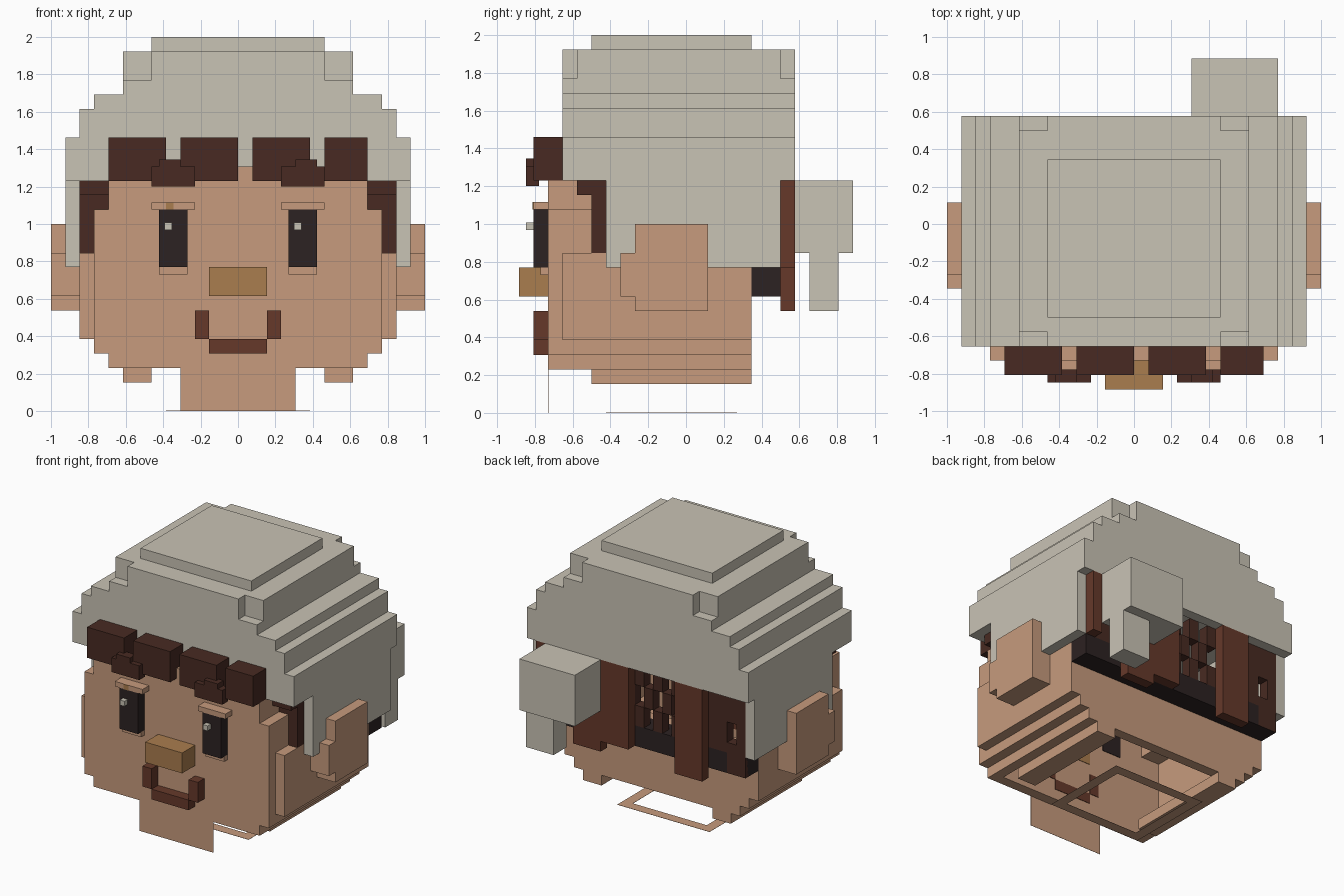
import bpy
import bmesh
from mathutils import Matrix, Vector

if "Cube" in bpy.data.objects:
    bpy.data.objects.remove(bpy.data.objects["Cube"])

UNIT = 1 / 13          # edge of one block
FACE = -9.5            # front plane of the face, in blocks
BACK = 4.5             # back plane of the skin


def material(name, *rgb):
    linear = [((c / 255 + 0.055) / 1.055) ** 2.4 for c in rgb] + [1.0]
    mat = bpy.data.materials.new(name)
    mat.use_nodes = True
    mat.diffuse_color = linear
    mat.node_tree.nodes["Principled BSDF"].inputs["Base Color"].default_value = linear
    return mat


skin = material("skin", 199, 155, 125)
cloth = material("pale cloth", 201, 195, 181)
dark_hair = material("dark brown hair", 72, 42, 34)
brown = material("warm brown", 102, 57, 42)
black = material("soft black", 44, 34, 34)
gold = material("golden tan", 170, 125, 78)


def blocks(name, mat, *boxes, mirror=False):
    """One object from boxes given as (x range, y range, z range) in blocks."""
    bm = bmesh.new()
    for box in boxes:
        copies = [box]
        if mirror:
            (a, b), y, z = box
            copies.append(((-b, -a), y, z))
        for ranges in copies:
            centre = Vector([(a + b) / 2 for a, b in ranges]) * UNIT
            size = [(b - a) * UNIT for a, b in ranges]
            bmesh.ops.create_cube(bm, size=1, matrix=Matrix.Translation(centre) @ Matrix.Diagonal((*size, 1)))
    mesh = bpy.data.meshes.new(name)
    bm.to_mesh(mesh)
    bm.free()
    mesh.materials.append(mat)
    obj = bpy.data.objects.new(name, mesh)
    bpy.context.collection.objects.link(obj)
    return obj


def wide(half):
    return (-half, half)


# Hat: stepped crown over a hollow band with side flaps
FRONT, REAR = -8.5, 7.5
depth = (FRONT, REAR)
blocks("hat_crown", cloth,
       (wide(6), (-6.5, BACK), (25, 26)),
       (wide(6), depth, (23, 25)),
       (wide(8), (FRONT + 1, REAR - 1), (23, 25)),
       (wide(8), depth, (22, 23)),
       (wide(10), depth, (21, 22)),
       (wide(11), depth, (19, 21)))
blocks("hat_band_front", cloth, (wide(12), (FRONT, FRONT + 1), (16, 19)))
blocks("hat_band_back", cloth, (wide(12), (REAR - 1, REAR), (16, 19)))
blocks("hat_sides", cloth,
       ((11, 12), depth, (16, 19)),
       ((11, 12), (-5.5, REAR - 1), (10, 16)), mirror=True)
blocks("hat_tail", cloth,
       ((4, 10), (REAR, 11.5), (11, 16)),
       ((7, 10), (8.5, 10.5), (7, 11)))

# Face plate, narrowing at the jaw and at the temples
plate = (FACE, FACE + 1)
blocks("face", skin,
       (wide(9), plate, (3, 4)),
       (wide(10), plate, (4, 11)),
       (wide(9), plate, (11, 16)),
       ((0, 1), plate, (16, 17)))
blocks("temples", skin,
       ((9, 10), (FACE, -6.5), (11, 14)),
       ((8, 9), (FRONT, -7.5), (14, 16)),
       ((8, 9), (FRONT, -6.5), (11, 15)), mirror=True)

# Hollow head: cheeks stepping inward to the open underside
run = (FRONT, BACK)
blocks("cheeks", skin,
       ((10, 11), run, (5, 11)),
       ((9, 10), run, (4, 5)),
       ((8, 9), run, (3, 4)),
       ((6, 8), (-6.5, BACK), (2, 3)), mirror=True)
nape = (BACK - 1, BACK)
blocks("nape", skin,
       (wide(11), nape, (5, 10)),
       (wide(10), nape, (4, 5)),
       (wide(9), nape, (3, 4)))
blocks("ears", skin,
       ((11, 13), (-3.5, 1.5), (7, 13)),
       ((11, 13), (-4.5, -3.5), (8, 11)), mirror=True)

# Paper-thin neck front and the flat collar ring below the head
THIN = 0.02
blocks("neck_front", skin, (wide(4), (FACE, FACE + THIN), (0, 3)))
floor = (0, THIN)
blocks("neck_ring", skin,
       (wide(5), (-5.5, -4.5), floor),
       (wide(5), (2.5, 3.5), floor),
       ((4, 5), (-4.5, 2.5), floor),
       ((-5, -4), (-4.5, 2.5), floor))

# Nose and mouth, set through the face plate
inner = FRONT + 0.05
blocks("nose", gold, (wide(2), (FACE - 2, inner), (8, 10)))
blocks("mouth", brown,
       (wide(2), (FACE - 1, inner), (4, 5)),
       ((2, 3), (FACE - 1, inner), (5, 7)),
       ((-3, -2), (FACE - 1, inner), (5, 7)))

# Eyes, lids and brows
blocks("eyes", black, ((3.5, 5.5), (FACE - 1, inner), (10, 14)), mirror=True)
for side, x in (("right", -5.1), ("left", 3.9)):
    blocks(side + "_eye_glint", cloth, ((x, x + 0.5), (FACE - 1.5, FACE - 1), (12.6, 13.1)))
blocks("upper_lids", skin, ((3, 6), (FACE - 1, FACE), (14, 14.5)), mirror=True)
blocks("lower_lids", skin, ((3.5, 5.5), (FACE - 0.5, FACE), (9.5, 10)), mirror=True)
blocks("lid_mark", gold, ((-5, -4.5), (FACE - 1.05, FACE - 1), (14, 14.5)))
blocks("eyebrows", dark_hair,
       ((3, 6), (FACE - 1.5, FACE - 0.6), (15.6, 17)),
       ((4, 5.5), (FACE - 1.5, FACE - 0.6), (17, 17.5)), mirror=True)

# Fringe of four locks, and the sideburns
blocks("fringe", dark_hair, *[((a, b), (FACE - 1, FRONT), (16, 19))
                              for a, b in ((-9, -5), (-4, 0), (1, 5), (6, 9))])
blocks("sideburns", dark_hair,
       ((9, 11), (-7.5, -5.5), (15, 16)),
       ((9, 11), (-6.5, -5.5), (14, 15)),
       ((10, 11), (-6.5, -5.5), (11, 14)), mirror=True)

# Back hair: dark strip, hanging locks and a ragged layer with gaps
blocks("back_strip", black, (wide(11), (BACK, BACK + 2), (8, 10)))
lock = (REAR - 1, REAR)
blocks("back_locks", brown,
       ((-7, -4), lock, (7, 16)),
       ((1, 4), lock, (8, 16)),
       ((4, 7), lock, (7, 16)),
       ((10, 11), lock, (10, 16)))
layer = (REAR - 2, REAR - 1)
blocks("back_hair", dark_hair,
       ((-9, -7), layer, (10, 16)),
       ((-11, -9), layer, (13, 16)),
       ((-11, -9), layer, (8, 11)),
       ((-11, -10), layer, (11, 13)),
       ((4, 11), layer, (10, 16)))
ragged = [((x, x + 1), layer, (z, z + 2))
          for x in range(-4, 2) for z in (10, 12, 14) if (x + z // 2) % 2]
blocks("ragged_hair", dark_hair, *ragged)
